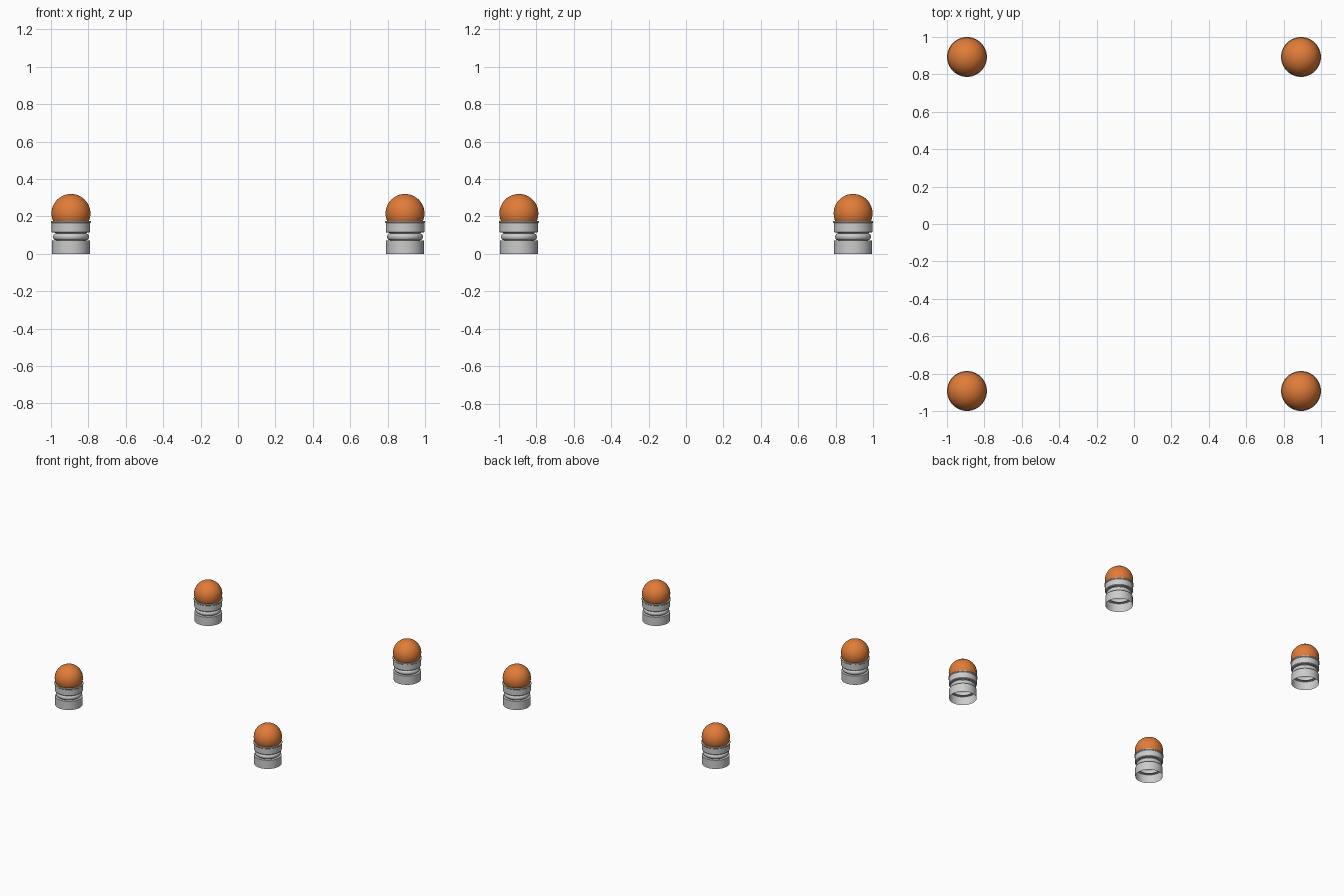
import bpy, bmesh, math

if "Cube" in bpy.data.objects:
    bpy.data.objects.remove(bpy.data.objects["Cube"])

C = 0.893      # distance of each post from the centre lines
SEG = 48

orange = bpy.data.materials.new("orange")
orange.diffuse_color = (0.75, 0.2, 0.04, 1)
orange.use_nodes = True
orange.node_tree.nodes["Principled BSDF"].inputs["Base Color"].default_value = orange.diffuse_color


def finish(ob):
    bpy.ops.object.select_all(action='DESELECT')
    ob.select_set(True)
    bpy.context.view_layer.objects.active = ob
    bpy.ops.object.shade_smooth_by_angle(angle=math.radians(35))


def lathe(name, profile, x, y):
    """Open surface of revolution from (radius, height) points."""
    bm = bmesh.new()
    rings = [[bm.verts.new((r * math.cos(2 * math.pi * i / SEG),
                            r * math.sin(2 * math.pi * i / SEG), z))
              for i in range(SEG)] for r, z in profile]
    for a, b in zip(rings, rings[1:]):
        for i in range(SEG):
            j = (i + 1) % SEG
            bm.faces.new((a[i], a[j], b[j], b[i]))
    me = bpy.data.meshes.new(name)
    bm.to_mesh(me)
    bm.free()
    ob = bpy.data.objects.new(name, me)
    bpy.context.collection.objects.link(ob)
    ob.location = (x, y, 0)
    finish(ob)


# rounded ring between base and collar
bulge = [(0.08 + 0.016 * math.cos(a), 0.091 + 0.018 * math.sin(a))
         for a in [math.radians(-90 + 18 * k) for k in range(11)]]

# hollow base, stepped in to the bulge, then the flanged collar
socket = ([(0.101, 0.0), (0.101, 0.07), (0.08, 0.07)] + bulge +
          [(0.085, 0.113), (0.098, 0.113), (0.103, 0.118), (0.103, 0.164),
           (0.107, 0.168), (0.107, 0.175), (0.094, 0.175)])

for sx, side in ((-1, "left"), (1, "right")):
    for sy, end in ((-1, "front"), (1, "back")):
        tag = f"{end}_{side}"
        lathe("socket_" + tag, socket, sx * C, sy * C)
        # round ball seated in the collar
        bpy.ops.mesh.primitive_uv_sphere_add(segments=SEG, ring_count=24, radius=0.104,
                                             location=(sx * C, sy * C, 0.216))
        ball = bpy.context.object
        ball.name = "ball_" + tag
        ball.data.materials.append(orange)
        finish(ball)
